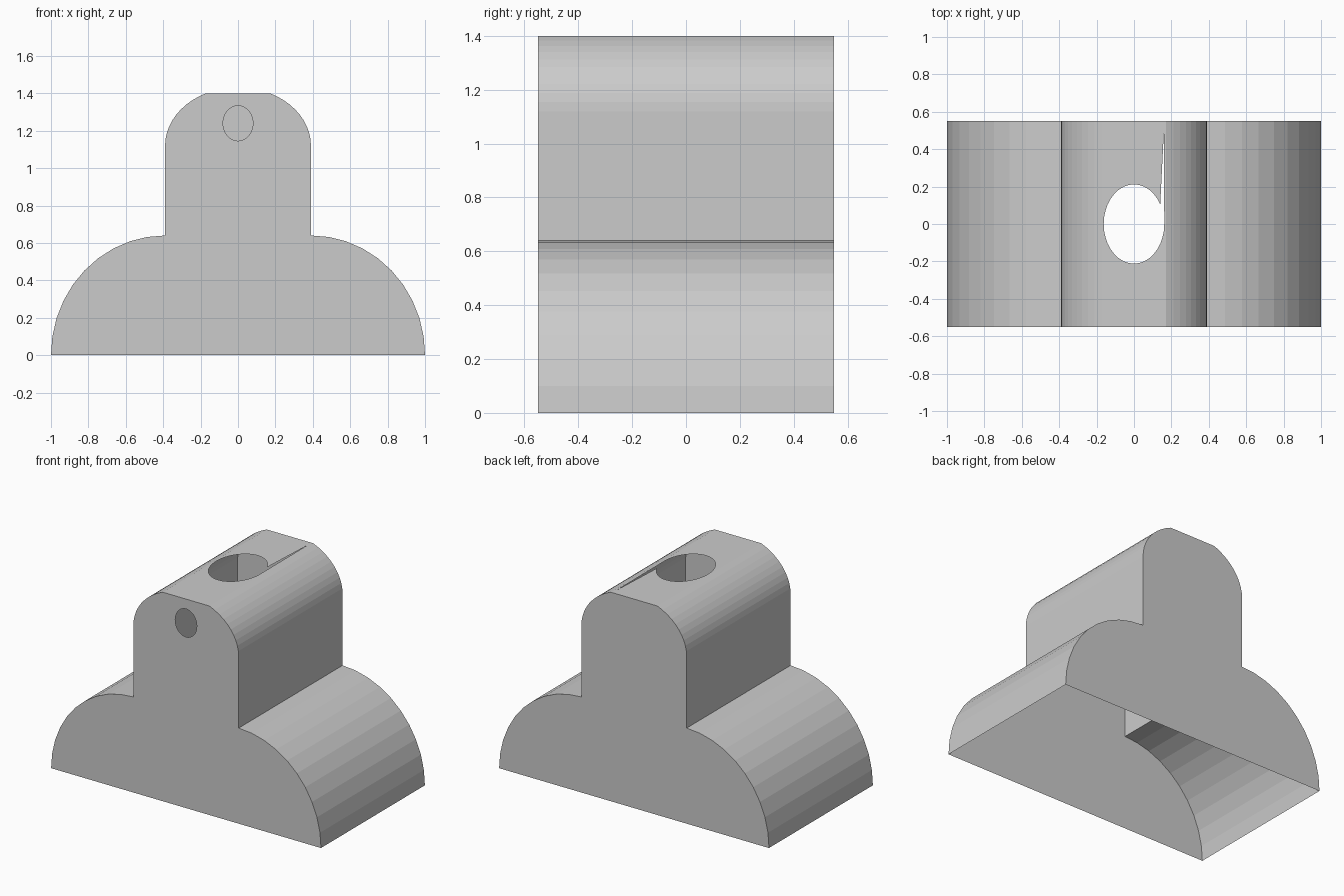
import bpy, bmesh
from math import sin, cos, pi, asin, radians
from mathutils import Vector

if "Cube" in bpy.data.objects:
    bpy.data.objects.remove(bpy.data.objects["Cube"])

D = 0.55            # half depth
TOP = 1.40

# Right half of the profile, bottom to top: wide shoulder, neck, clipped crown
half = [(0.39 + 0.61 * cos(radians(9 * i)), 0.64 * sin(radians(9 * i))) for i in range(11)]
CZ, RX, RZ = 1.12, 0.39, 0.312
end = asin((TOP - CZ) / RZ)
half += [(RX * cos(end * i / 10), CZ + RZ * sin(end * i / 10)) for i in range(11)]
profile = half + [(-x, z) for x, z in reversed(half)]
flat = len(half) - 1          # index of the flat crown segment

bm = bmesh.new()
front = [bm.verts.new((x, -D, z)) for x, z in profile]
back = [bm.verts.new((x, D, z)) for x, z in profile]


def loop_edges(verts):
    out = []
    for a, b in zip(verts, verts[1:] + verts[:1]):
        out.append(bm.edges.get((a, b)) or bm.edges.new((a, b)))
    return out


def fill_with_hole(outer, hole, normal):
    edges = loop_edges(outer) + loop_edges([bm.verts.new(p) for p in hole])
    bmesh.ops.triangle_fill(bm, use_beauty=True, use_dissolve=False,
                            edges=edges, normal=Vector(normal))


# Side skin, open underneath, leaving the crown flat for the slot panel
for i in range(len(profile) - 1):
    if i != flat:
        bm.faces.new((front[i], back[i], back[i + 1], front[i + 1]))

# Plain back wall, front wall with a small oval hole
bm.faces.new(back)
fill_with_hole(front, [(0.08 * cos(2 * pi * i / 32), -D, 1.24 + 0.094 * sin(2 * pi * i / 32))
                       for i in range(32)], (0, -1, 0))

# Crown panel: oval opening with a thin sliver slot running to the back
oval = [(0.162 * cos(radians(10 * i)), 0.212 * sin(radians(10 * i)), TOP) for i in range(36)]
opening = [oval[0], (0.16, 0.50, TOP)] + oval[3:]
crown = [front[flat], back[flat], back[flat + 1], front[flat + 1]]
fill_with_hole(crown, opening, (0, 0, 1))

bmesh.ops.recalc_face_normals(bm, faces=bm.faces)
mesh = bpy.data.meshes.new("hollow_housing")
bm.to_mesh(mesh)
bm.free()
obj = bpy.data.objects.new("hollow_housing", mesh)
bpy.context.collection.objects.link(obj)
